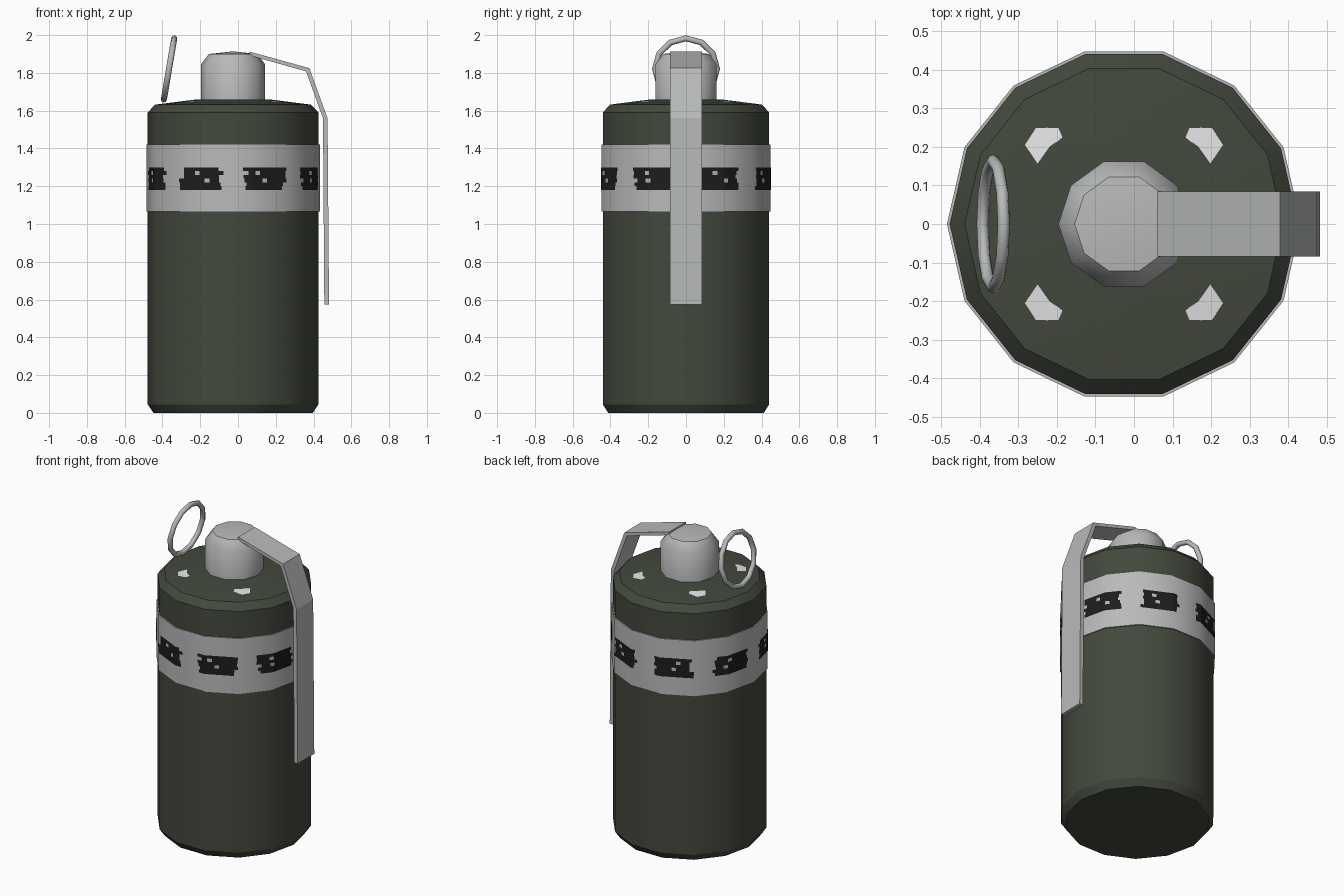
import bpy, bmesh, math, random
from mathutils import Vector

random.seed(4)
CX = -0.026          # body axis
SIDES = 14
BAND_R = 0.459

if "Cube" in bpy.data.objects:
    bpy.data.objects.remove(bpy.data.objects["Cube"], do_unlink=True)


def material(name, rgb):
    m = bpy.data.materials.new(name)
    m.use_nodes = True
    m.diffuse_color = (*rgb, 1)
    m.node_tree.nodes["Principled BSDF"].inputs["Base Color"].default_value = (*rgb, 1)
    return m


GREEN = material("olive green", (0.056, 0.066, 0.046))
METAL = material("bare metal", (0.48, 0.49, 0.485))
BAND = material("band grey", (0.49, 0.49, 0.49))
WHITE = material("vent white", (0.78, 0.78, 0.78))
BLACK = material("marking black", (0.012, 0.012, 0.012))


def finish(bm, name, mat, smooth=None):
    bmesh.ops.recalc_face_normals(bm, faces=bm.faces)
    me = bpy.data.meshes.new(name)
    bm.to_mesh(me)
    bm.free()
    ob = bpy.data.objects.new(name, me)
    bpy.context.collection.objects.link(ob)
    me.materials.append(mat)
    if smooth:
        shade(ob, smooth)
    return ob


def shade(ob, angle):
    bpy.ops.object.select_all(action="DESELECT")
    ob.select_set(True)
    bpy.context.view_layer.objects.active = ob
    bpy.ops.object.shade_smooth_by_angle(angle=math.radians(angle))


def lathe(name, profile, sides, mat, smooth):
    """Spin (radius, z) points about the body axis; radius 0 closes to a point."""
    bm = bmesh.new()
    rings = []
    for r, z in profile:
        n = sides if r else 1
        rings.append([bm.verts.new((CX + r * math.cos(math.tau * i / sides),
                                    r * math.sin(math.tau * i / sides), z)) for i in range(n)])
    for a, b in zip(rings, rings[1:]):
        for i in range(sides):
            j = (i + 1) % sides
            quad = [a[i % len(a)], a[j % len(a)], b[j % len(b)], b[i % len(b)]]
            bm.faces.new(list(dict.fromkeys(quad)))
    for ring in (rings[0], rings[-1]):
        if len(ring) > 1:
            bm.faces.new(ring)
    return finish(bm, name, mat, smooth)


# Canister, band and fuse cap
lathe("canister", [(0.422, 0), (0.452, 0.045), (0.452, 1.59), (0.413, 1.632), (0.19, 1.66)],
      SIDES, GREEN, 30)
lathe("band", [(BAND_R, 1.065), (BAND_R, 1.42)], SIDES, BAND, 30)
lathe("fuse_cap", [(0.17, 1.64), (0.17, 1.845), (0.128, 1.9), (0, 1.914)], 10, METAL, 40)


# Worn dark markings: ragged strips that follow the faceted band
def band_point(angle, z):
    step = math.tau / SIDES
    local = angle % step - step / 2
    r = BAND_R * math.cos(step / 2) / math.cos(local) + 0.003
    return (CX + r * math.cos(angle), r * math.sin(angle), z)


def strip(bm, start, end, z0, z1):
    step = math.tau / SIDES
    first, last = math.ceil(start / step), math.floor(end / step)
    stops = [start] + [k * step for k in range(first, last + 1)] + [end]
    lower = [bm.verts.new(band_point(a, z0)) for a in stops]
    upper = [bm.verts.new(band_point(a, z1)) for a in stops]
    for i in range(len(stops) - 1):
        bm.faces.new((lower[i], lower[i + 1], upper[i + 1], upper[i]))


bm = bmesh.new()
ROWS = 6
height = 0.12 / ROWS
for k in range(8):
    centre = math.radians(22.5 + 45 * k)
    for row in range(ROWS):
        a = centre - math.radians(16 - random.uniform(0, 4))
        b = centre + math.radians(16 - random.uniform(0, 4))
        z = 1.18 + row * height
        if row in (2, 4):
            gap = centre + math.radians(random.uniform(-6, 6))
            strip(bm, a, gap - 0.03, z, z + height)
            strip(bm, gap + 0.03, b, z, z + height)
        else:
            strip(bm, a, b, z, z + height)
finish(bm, "band_markings", BLACK)

# Four vent patches on the sloped shoulder
PATCH = [(0.229, 0.25), (0.169, 0.25), (0.158, 0.224), (0.192, 0.2), (0.224, 0.155), (0.258, 0.205)]
bm = bmesh.new()
for sx in (-1, 1):
    for sy in (-1, 1):
        verts = []
        for x, y in PATCH:
            z = 1.66 - (math.hypot(x, y) - 0.19) * 0.126 + 0.004
            verts.append(bm.verts.new((CX + sx * x, sy * y, z)))
        face = bm.faces.new(verts if sx * sy < 0 else verts[::-1])
        face.normal_update()
        if face.normal.z < 0:
            face.normal_flip()
me = bpy.data.meshes.new("vent_patches")
bm.to_mesh(me)
bm.free()
me.materials.append(WHITE)
bpy.context.collection.objects.link(bpy.data.objects.new("vent_patches", me))

# Bent safety lever: outer and inner line of the strip, extruded across y
outer = [(0.06, 1.913), (0.378, 1.825), (0.474, 1.56), (0.482, 0.573)]
inner = [(0.457, 0.573), (0.45, 1.56), (0.36, 1.808), (0.06, 1.893)]
bm = bmesh.new()
near = [bm.verts.new((x, -0.084, z)) for x, z in outer + inner]
far = [bm.verts.new((x, 0.084, z)) for x, z in outer + inner]
count = len(near)
for i in range(count):
    j = (i + 1) % count
    bm.faces.new((near[i], near[j], far[j], far[i]))
for i in range(3):
    for side in (near, far):
        bm.faces.new((side[i], side[i + 1], side[count - 2 - i], side[count - 1 - i]))
finish(bm, "safety_lever", METAL)

# Pull ring, leaning slightly inward
bpy.ops.mesh.primitive_torus_add(major_radius=0.164, minor_radius=0.016, major_segments=12,
                                 minor_segments=8, location=(-0.365, 0, 1.821),
                                 rotation=(0, math.radians(99.6), 0))
ring = bpy.context.object
ring.name = "pull_ring"
ring.data.materials.append(METAL)
shade(ring, 50)
